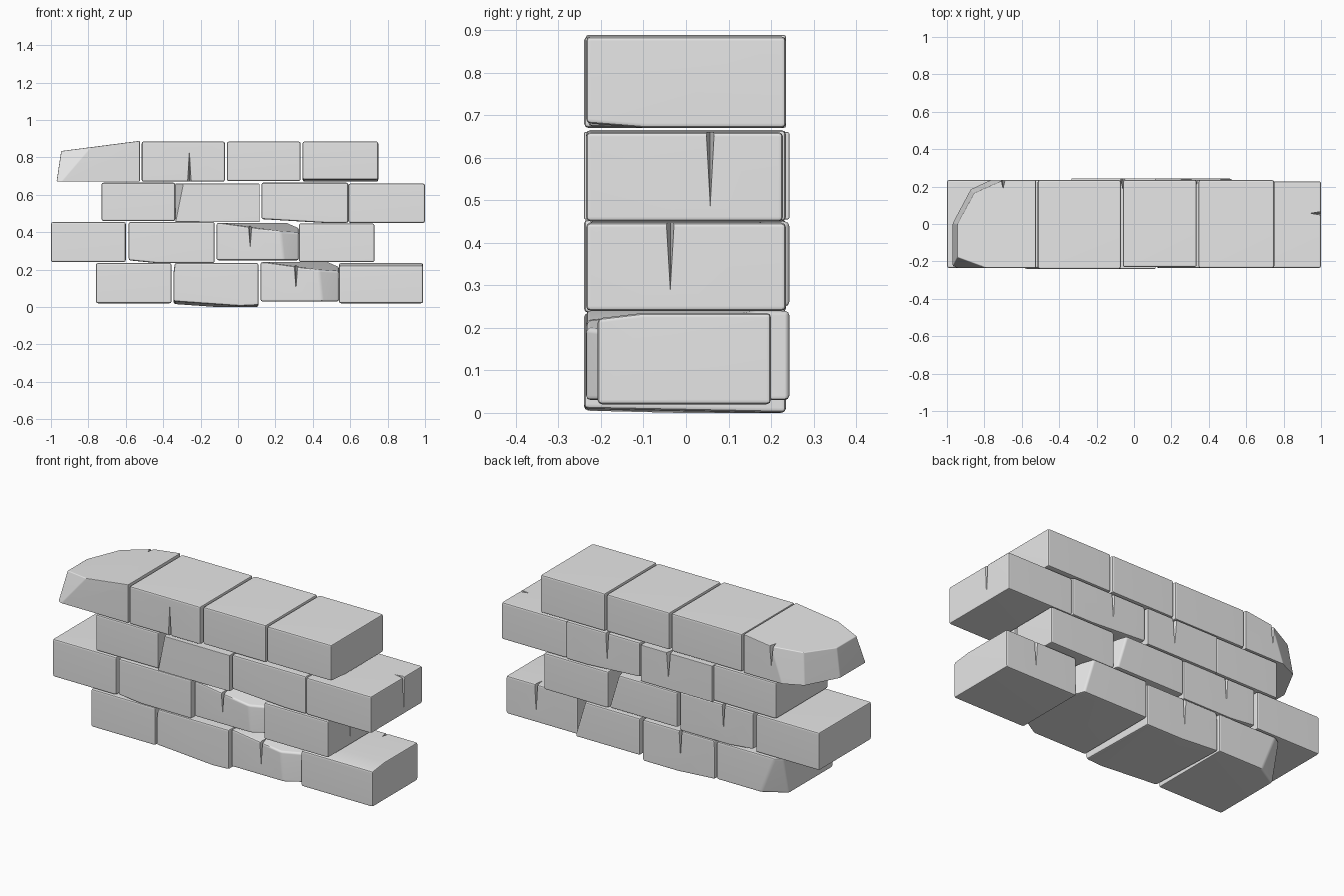
import bpy, bmesh, math
from mathutils import Vector

cube = bpy.data.objects.get("Cube")
if cube:
    bpy.data.objects.remove(cube, do_unlink=True)

stone = bpy.data.materials.new("grey_stone")
stone.use_nodes = True
GREY = (0.8, 0.8, 0.8, 1)
stone.diffuse_color = GREY
bsdf = next(n for n in stone.node_tree.nodes if n.type == 'BSDF_PRINCIPLED')
bsdf.inputs["Base Color"].default_value = GREY

FRONT, BACK, END = Vector((0, -1, 0)), Vector((0, 1, 0)), Vector((1, 0, 0))


def add_object(name, bm):
    bmesh.ops.recalc_face_normals(bm, faces=bm.faces)
    mesh = bpy.data.meshes.new(name)
    bm.to_mesh(mesh)
    bm.free()
    mesh.materials.append(stone)
    obj = bpy.data.objects.new(name, mesh)
    bpy.context.collection.objects.link(obj)
    return obj


def crack_cutter(facing, surface, along, z_open, z_tip, width=0.012):
    """Thin wedge: open at one height, running out to a tip at the other."""
    side = Vector((-facing.y, facing.x, 0))
    centre = facing * surface + Vector((abs(side.x), abs(side.y), 0)) * along
    out, up = facing * 0.012, Vector((0, 0, 1))
    bm = bmesh.new()
    for p in (centre + out + side * width + up * z_open,
              centre + out - side * width + up * z_open,
              centre - facing * 0.06 + up * z_open,
              centre + out + up * z_tip):
        bm.verts.new(p)
    bmesh.ops.convex_hull(bm, input=bm.verts)
    cutter = add_object("crack_cutter", bm)
    cutter.hide_render = True
    return cutter


def brick(name, x, z, y=(-0.235, 0.235), chips=(), cracks=()):
    """Block trimmed by chip planes, softly bevelled, then split by cracks."""
    bm = bmesh.new()
    bmesh.ops.create_cube(bm, size=1)
    for v in bm.verts:
        v.co = [r[0] if c < 0 else r[1] for c, r in zip(v.co, (x, y, z))]
    for point, normal in chips:
        bmesh.ops.bisect_plane(bm, geom=bm.verts[:] + bm.edges[:] + bm.faces[:],
                               plane_co=point, plane_no=normal, clear_outer=True)
        bmesh.ops.holes_fill(bm, edges=[e for e in bm.edges if e.is_boundary])
    bmesh.ops.remove_doubles(bm, verts=bm.verts, dist=0.002)
    obj = add_object(name, bm)

    bevel = obj.modifiers.new("soft_edges", 'BEVEL')
    bevel.width, bevel.segments = 0.011, 2
    bevel.limit_method, bevel.angle_limit = 'ANGLE', 0.25
    cutters = [crack_cutter(*c) for c in cracks]
    for cutter in cutters:
        cut = obj.modifiers.new("crack", 'BOOLEAN')
        cut.operation, cut.solver, cut.object = 'DIFFERENCE', 'EXACT', cutter
    bpy.ops.object.select_all(action='DESELECT')
    obj.select_set(True)
    bpy.context.view_layer.objects.active = obj
    bpy.ops.object.convert(target='MESH')
    for cutter in cutters:
        bpy.data.objects.remove(cutter, do_unlink=True)
    bpy.ops.object.shade_smooth_by_angle(angle=math.radians(40))
    weighted = obj.modifiers.new("even_shading", 'WEIGHTED_NORMAL')
    weighted.keep_sharp = True


def worn_corner(x, z0, z1, slope_x):
    """Sloping top, receding front corner and leaning back corner."""
    return [((slope_x, -0.235, z1), (0.14, -0.12, 1)),
            ((x - 0.09, -0.235, z0), (0.5, -0.85, 0.05)),
            ((x, 0.2, z0), (1, 0.35, 0.3))]


# Bottom course
brick("bottom_brick_1", (-0.76, -0.355), (0.02, 0.235),
      chips=[((-0.76, 0.16, 0.02), (-0.5, 0.85, -0.2))])
brick("bottom_brick_2", (-0.345, 0.11), (0, 0.235), (-0.24, 0.235),
      chips=[((-0.1, 0.2, 0), (-0.07, -0.03, -1)),
             ((0, 0, 0), (0.05, -0.02, -1)),
             ((-0.345, 0, 0.18), (-1, 0, 0.12))],
      cracks=[(BACK, 0.235, -0.13, 0.25, 0.05)])
brick("bottom_brick_3", (0.12, 0.54), (0.03, 0.24), (-0.235, 0.243),
      chips=worn_corner(0.54, 0.03, 0.24, 0.14),
      cracks=[(FRONT, 0.235, 0.31, 0.24, 0.06)])
brick("bottom_brick_4", (0.54, 0.99), (0.02, 0.235), (-0.208, 0.2),
      chips=[((0.99, -0.1, 0.235), (0, -0.12, 1))],
      cracks=[(BACK, 0.2, 0.8, 0.25, 0.05)])

# Second course
brick("second_brick_1", (-1, -0.6), (0.24, 0.455))
brick("second_brick_2", (-0.585, -0.125), (0.235, 0.455), (-0.24, 0.235),
      chips=[((-0.585, 0, 0.25), (-0.1, 0, -1))],
      cracks=[(BACK, 0.235, -0.4, 0.47, 0.28)])
brick("second_brick_3", (-0.115, 0.325), (0.25, 0.45), (-0.23, 0.243),
      chips=worn_corner(0.325, 0.25, 0.45, -0.1),
      cracks=[(FRONT, 0.23, 0.065, 0.45, 0.29)])
brick("second_brick_4", (0.325, 0.73), (0.24, 0.447),
      cracks=[(END, 0.73, -0.037, 0.46, 0.255)])

# Third course
brick("third_brick_1", (-0.73, -0.335), (0.46, 0.665))
brick("third_brick_2", (-0.335, 0.115), (0.455, 0.66), (-0.24, 0.243),
      chips=[((-0.335, -0.235, 0.455), (-1, -0.3, 0.2))],
      cracks=[(BACK, 0.243, -0.06, 0.68, 0.48, 0.016)])
brick("third_brick_3", (0.125, 0.59), (0.45, 0.665),
      chips=[((0.125, 0, 0.47), (-0.06, 0, -1))],
      cracks=[(BACK, 0.235, 0.33, 0.68, 0.48)])
brick("third_brick_4", (0.59, 1), (0.45, 0.66), (-0.235, 0.228),
      cracks=[(END, 1, 0.057, 0.67, 0.45)])

# Top course, ending in a broken brick
brick("broken_top_brick", (-0.97, -0.525), (0.67, 0.888),
      chips=[((-0.97, 0, 0.67), (-1, 0, 0.15)),
             ((-0.53, 0, 0.888), (-0.13, 0, 1)),
             ((-0.8, -0.235, 0.84), (-0.35, -0.85, 0.3)),
             ((-0.95, 0, 0.8), (-0.88, 0.47, 0.15)),
             ((-0.86, 0.17, 0.8), (-0.42, 0.9, 0.15))],
      cracks=[(BACK, 0.235, -0.7, 0.9, 0.72, 0.016)])
brick("top_brick_2", (-0.515, -0.07), (0.67, 0.885), (-0.24, 0.235),
      cracks=[(FRONT, 0.24, -0.26, 0.66, 0.87)])
brick("top_brick_3", (-0.06, 0.335), (0.673, 0.885), (-0.23, 0.235))
brick("top_brick_4", (0.345, 0.75), (0.67, 0.885),
      chips=[((0.345, -0.1, 0.67), (0, -0.08, -1))])
